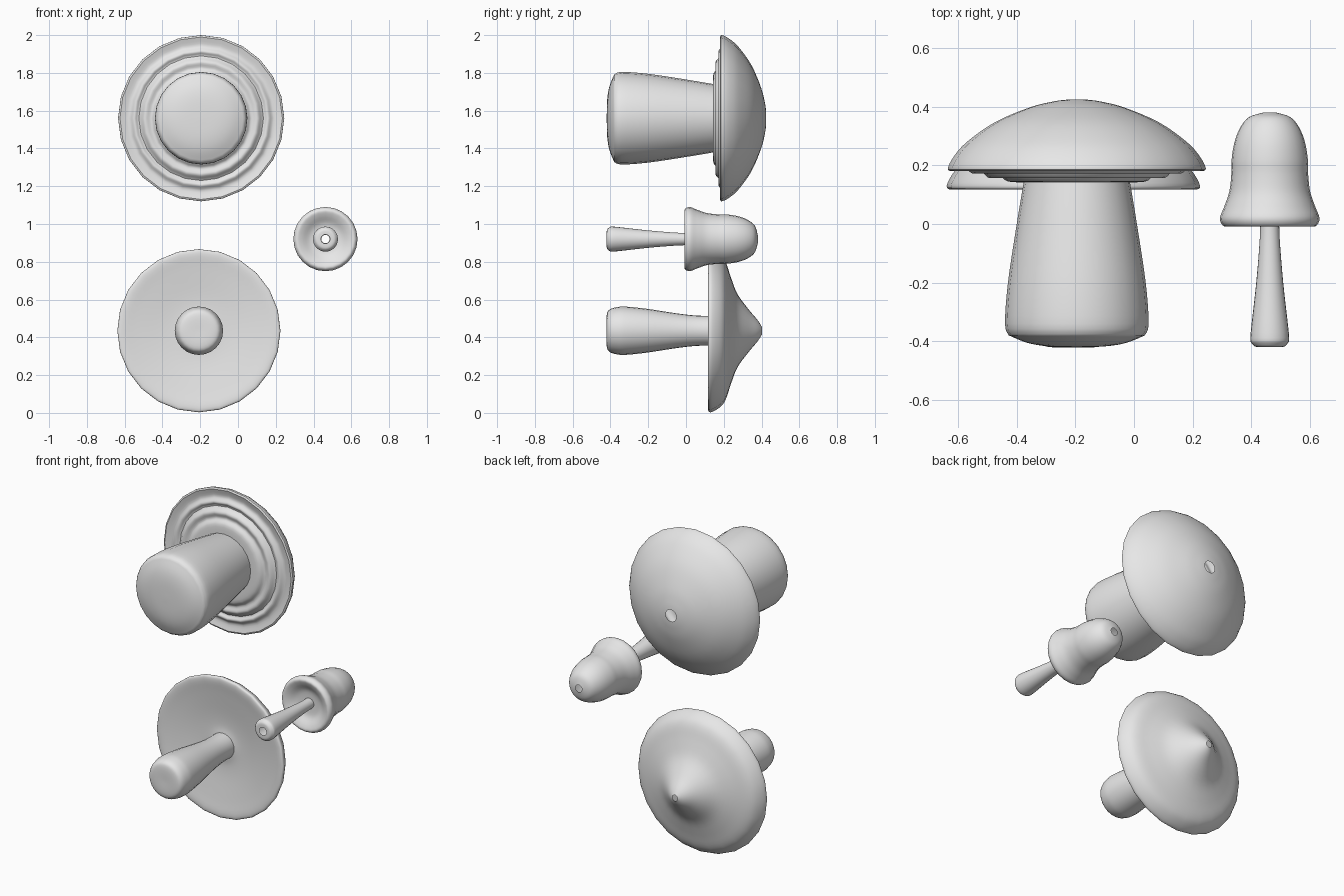
import bpy
import bmesh
from math import cos, sin, pi, radians
from mathutils import Vector

cube = bpy.data.objects.get("Cube")
if cube:
    bpy.data.objects.remove(cube, do_unlink=True)

# One plain grey clay colour
clay = bpy.data.materials.new("grey clay")
clay.use_nodes = True
grey = (0.8, 0.8, 0.8, 1)
clay.diffuse_color = grey
clay.node_tree.nodes["Principled BSDF"].inputs["Base Color"].default_value = grey

SIDES = 24


def smooth_profile(points, steps=4):
    """Catmull-Rom curve through (radius, y) points."""
    p = [Vector(q) for q in points]
    p = [p[0]] + p + [p[-1]]
    out = []
    for a, b, c, d in zip(p, p[1:], p[2:], p[3:]):
        for k in range(steps):
            t = k / steps
            out.append(0.5 * (2 * b + (c - a) * t + (2 * a - 5 * b + 4 * c - d) * t * t
                              + (3 * b - a - 3 * c + d) * t ** 3))
    return out + [p[-1]]


def lathe(name, x, z, *profiles):
    """Turn joined profiles around the y direction; joints stay crisp."""
    bm = bmesh.new()
    for profile in profiles:
        rings = []
        for r, y in smooth_profile(profile):
            rings.append([bm.verts.new((max(r, 0) * cos(2 * pi * i / SIDES), y,
                                        max(r, 0) * sin(2 * pi * i / SIDES)))
                          for i in range(SIDES)])
        for low, high in zip(rings, rings[1:]):
            for i in range(SIDES):
                j = (i + 1) % SIDES
                bm.faces.new((low[i], high[i], high[j], low[j]))
    bmesh.ops.remove_doubles(bm, verts=bm.verts, dist=0.00005)
    mesh = bpy.data.meshes.new(name)
    bm.to_mesh(mesh)
    bm.free()
    mesh.materials.append(clay)
    obj = bpy.data.objects.new(name, mesh)
    obj.location = (x, 0, z)
    bpy.context.collection.objects.link(obj)
    bpy.ops.object.select_all(action="DESELECT")
    obj.select_set(True)
    bpy.context.view_layer.objects.active = obj
    bpy.ops.object.shade_smooth_by_angle(angle=radians(40))


# Thick mushroom: stout stem, rippled underside, domed cap with a small opening
lathe("thick_stem", -0.195, 1.56,
      [(0, -0.42), (0.1, -0.417), (0.17, -0.405), (0.232, -0.38)],
      [(0.232, -0.38), (0.245, -0.34), (0.235, -0.2), (0.205, 0), (0.18, 0.15)])
lathe("thick_cap", -0.195, 1.56,
      [(0.175, 0.142), (0.235, 0.145), (0.265, 0.165), (0.3, 0.157), (0.33, 0.183),
       (0.355, 0.172), (0.385, 0.19), (0.43, 0.18)],
      [(0.43, 0.18), (0.44, 0.19), (0.42, 0.23), (0.375, 0.28), (0.28, 0.347),
       (0.16, 0.398), (0.08, 0.418), (0.036, 0.424)])

# Wide mushroom: slim stem and a flared, pointed cap
lathe("wide_stem", -0.207, 0.435,
      [(0, -0.42), (0.08, -0.42), (0.112, -0.405), (0.126, -0.36), (0.127, -0.31),
       (0.115, -0.2), (0.092, -0.05), (0.08, 0.06), (0.079, 0.16)])
lathe("wide_cap", -0.207, 0.435,
      [(0.075, 0.145), (0.12, 0.15), (0.2, 0.145), (0.33, 0.128), (0.41, 0.117),
       (0.432, 0.13), (0.405, 0.18), (0.365, 0.21), (0.285, 0.237), (0.195, 0.272),
       (0.115, 0.33), (0.055, 0.38), (0.018, 0.403)])

# Small mushroom: hollow tapering stem and an open bell cap
lathe("small_stem", 0.463, 0.92,
      [(0.024, -0.42), (0.05, -0.418), (0.065, -0.402)],
      [(0.065, -0.402), (0.065, -0.37), (0.046, -0.2), (0.034, -0.05), (0.032, 0.03)])
lathe("small_cap", 0.463, 0.92,
      [(0.03, 0.03), (0.08, 0.025), (0.125, 0), (0.155, -0.008), (0.17, 0.018),
       (0.155, 0.06), (0.138, 0.11), (0.131, 0.17), (0.13, 0.22), (0.12, 0.28),
       (0.1, 0.33), (0.07, 0.365), (0.022, 0.38)])
